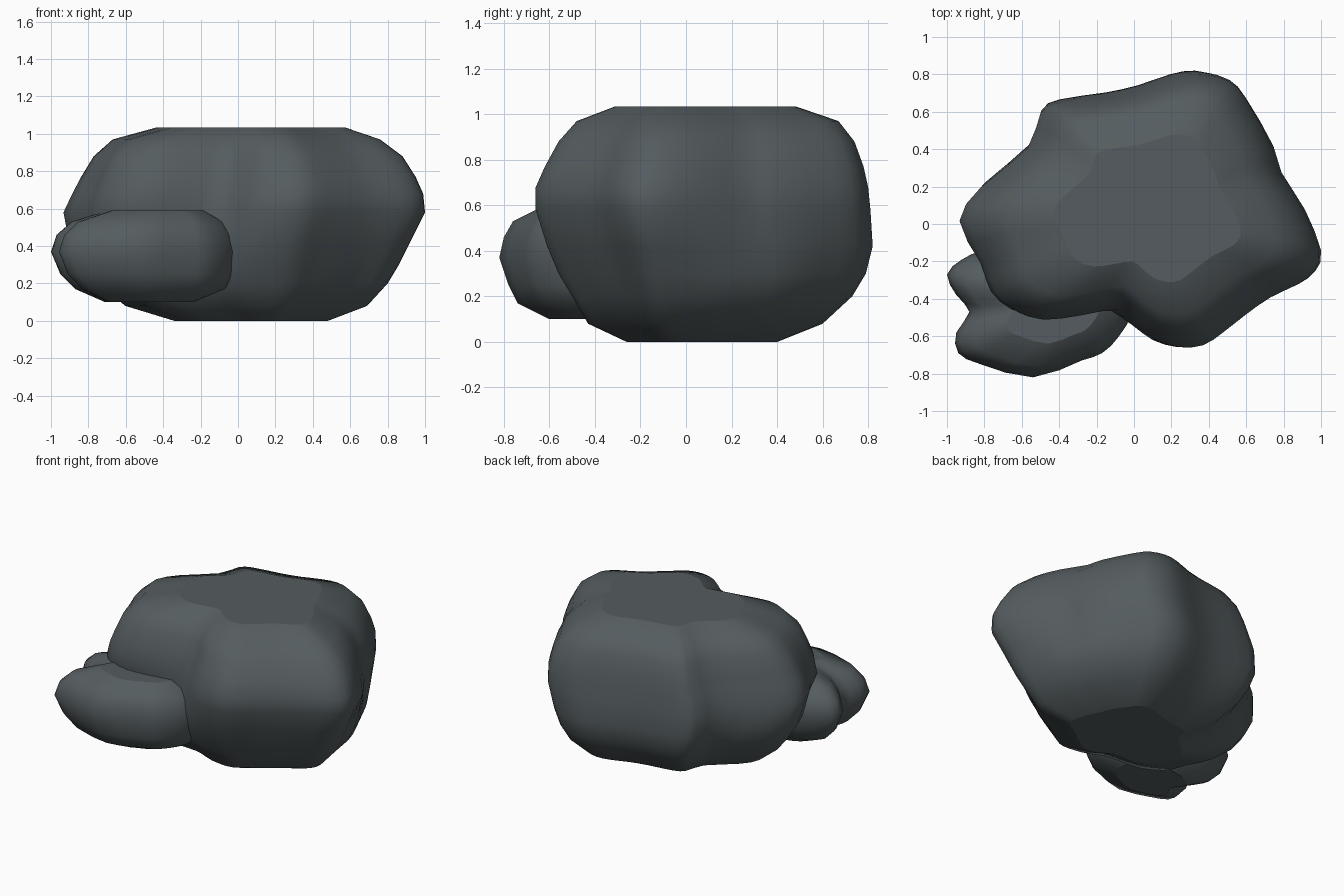
import bpy
import bmesh
from math import hypot
from mathutils import Vector

default_cube = bpy.data.objects.get("Cube")
if default_cube:
    bpy.data.objects.remove(default_cube, do_unlink=True)

# Single slate colour shared by both boulders
slate = bpy.data.materials.new("slate_grey")
slate.use_nodes = True
slate_colour = (0.09, 0.108, 0.115, 1)
slate.diffuse_color = slate_colour
slate.node_tree.nodes["Principled BSDF"].inputs["Base Color"].default_value = slate_colour


def rounded_outline(control_points, steps=2):
    """Closed Catmull-Rom curve passing through the control points."""
    points = [Vector(point) for point in control_points]
    count = len(points)
    outline = []
    for index in range(count):
        before, start, end, after = (points[(index + offset) % count]
                                     for offset in (-1, 0, 1, 2))
        for step in range(steps):
            t = step / steps
            linear = (end - before) * t
            square = (before * 2 - start * 5 + end * 4 - after) * t ** 2
            cubic = (start * 3 - before - end * 3 + after) * t ** 3
            outline.append(start + (linear + square + cubic) / 2)
    return outline


def normalised(values):
    """Map values linearly onto the range from minus one to one."""
    low, high = min(values), max(values)
    return [2 * (value - low) / (high - low) - 1 for value in values]


def fit_outline(outline, x_min, x_max, y_min, y_max, fill, bulge):
    """Fit the outline into one level's rectangle.

    fill evens out the valleys on the front left half, and bulge swells the
    right front corner.
    """
    fitted = []
    for u, v in zip(normalised([point.x for point in outline]),
                    normalised([point.y for point in outline])):
        radius = hypot(u, v)
        swell = 1
        if u > v and radius < 1:
            swell += fill * (1 / radius - 1)
        if u < 0 and v < 0:
            swell += bulge * 2 * u * v / radius ** 2
        fitted.append((x_min + (u * swell + 1) / 2 * (x_max - x_min),
                       y_min + (v * swell + 1) / 2 * (y_max - y_min)))
    return fitted


def build_boulder(name, control_points, levels):
    """Loft the lobed outline through the levels and close it with flat caps."""
    outline = rounded_outline(control_points)
    count = len(outline)
    bm = bmesh.new()
    rings = []
    for height, *shape in levels:
        rings.append([bm.verts.new((x, y, height))
                      for x, y in fit_outline(outline, *shape)])

    # Rounded sides
    for lower, upper in zip(rings, rings[1:]):
        for index in range(count):
            following = (index + 1) % count
            side = bm.faces.new((lower[index], lower[following],
                                 upper[following], upper[index]))
            side.smooth = True

    # Flat cut top and bottom, with crisp rims
    caps = [bm.faces.new(list(reversed(rings[0]))), bm.faces.new(rings[-1])]
    for cap in caps:
        cap.smooth = False
        for edge in cap.edges:
            edge.smooth = False

    mesh = bpy.data.meshes.new(name)
    bm.to_mesh(mesh)
    bm.free()
    mesh.materials.append(slate)
    boulder = bpy.data.objects.new(name, mesh)
    bpy.context.collection.objects.link(boulder)
    return boulder


# Large lobed boulder: outline, then height, extents, fill and bulge per level
large_outline = [
    (1, -.14), (.91, .08), (.78, .28), (.74, .42), (.6, .68), (.51, .78),
    (.37, .82), (.23, .8), (.05, .74), (-.13, .7), (-.4, .66), (-.5, .6),
    (-.57, .41), (-.82, .2), (-.93, .02), (-.81, -.2), (-.75, -.35),
    (-.65, -.44), (-.5, -.49), (-.3, -.47), (-.11, -.45), (0, -.54),
    (.1, -.62), (.23, -.66), (.36, -.65), (.47, -.58), (.6, -.48),
    (.73, -.39), (.88, -.32), (.97, -.25)]
large_levels = [
    (0, -.34, .48, -.26, .4, .3, 0),
    (.08, -.6, .69, -.43, .6, .5, .02),
    (.2, -.75, .8, -.5, .73, .6, .02),
    (.3, -.83, .86, -.56, .79, .5, .02),
    (.42, -.9, .92, -.61, .82, .3, .02),
    (.58, -.93, 1, -.66, .81, .05, .02),
    (.68, -.88, .99, -.66, .8, 0, .04),
    (.77, -.83, .95, -.62, .78, 0, .06),
    (.88, -.76, .88, -.56, .74, 0, .09),
    (.97, -.66, .76, -.48, .67, 0, .09),
    (1.035, -.43, .57, -.31, .48, 0, .03)]
build_boulder("large_boulder", large_outline, large_levels)

# Small boulder leaning against the front right of the large one
small_outline = [
    (-.01, -.46), (-.06, -.28), (-.3, -.15), (-.55, -.1), (-.8, -.14),
    (-.92, -.19), (-1, -.27), (-.95, -.38), (-.88, -.47), (-.95, -.58),
    (-.94, -.69), (-.82, -.75), (-.54, -.82), (-.28, -.73), (-.17, -.69),
    (-.08, -.6)]
small_levels = [
    (.1, -.71, -.24, -.6, -.25, .2, 0),
    (.17, -.87, -.07, -.74, -.16, .2, 0),
    (.25, -.95, -.03, -.78, -.13, .1, 0),
    (.37, -1, -.01, -.82, -.1, 0, 0),
    (.46, -.97, -.03, -.8, -.12, 0, 0),
    (.53, -.89, -.08, -.76, -.17, 0, 0),
    (.59, -.7, -.18, -.64, -.25, 0, 0)]
build_boulder("small_boulder", small_outline, small_levels)
